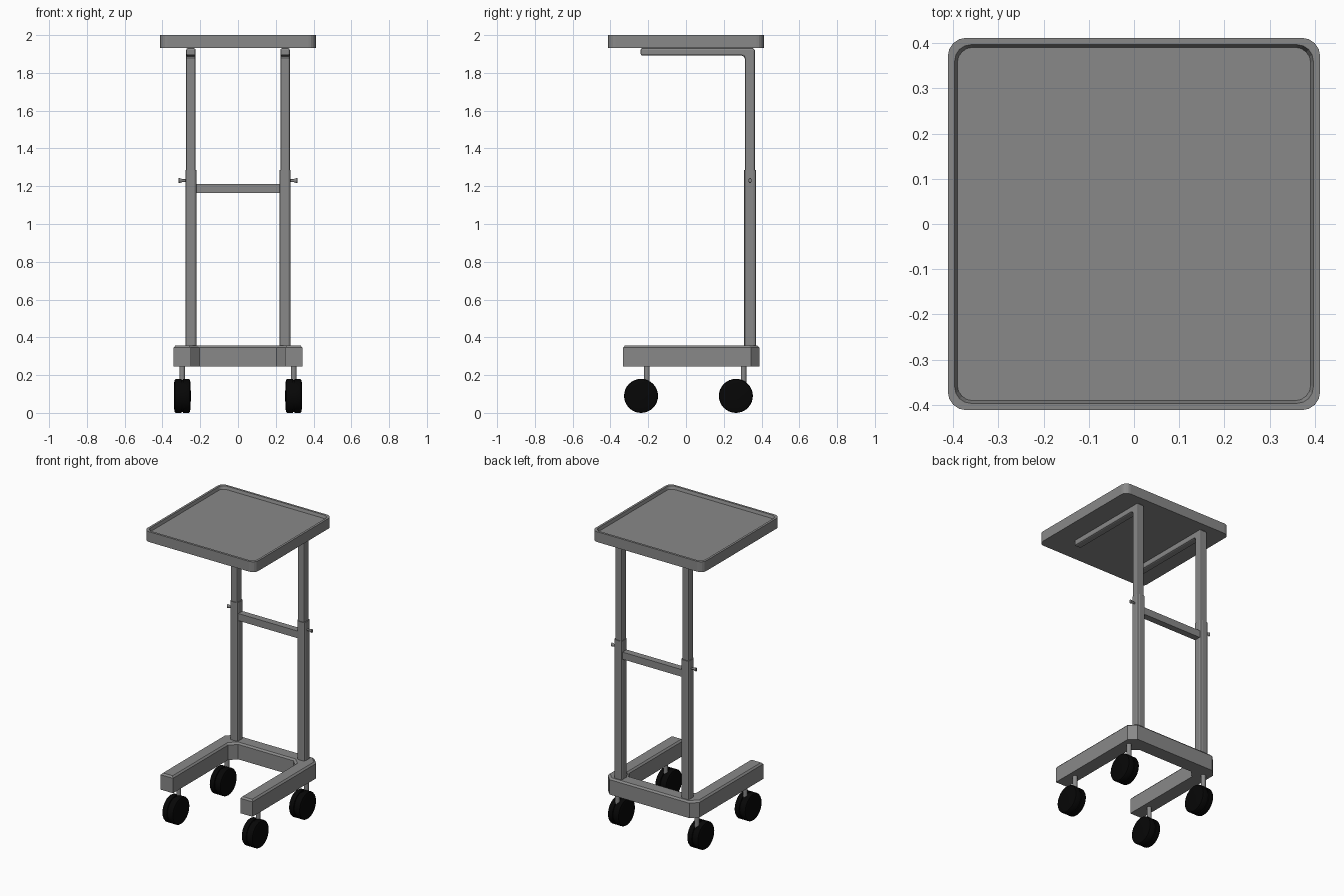
import bpy, bmesh, math
from mathutils import Vector

if "Cube" in bpy.data.objects:
    bpy.data.objects.remove(bpy.data.objects["Cube"])


def material(name, v):
    m = bpy.data.materials.new(name)
    m.diffuse_color = (v, v, v, 1)
    m.use_nodes = True
    m.node_tree.nodes["Principled BSDF"].inputs["Base Color"].default_value = m.diffuse_color
    return m


dark_grey = material("dark_grey_metal", 0.25)
black = material("black_rubber", 0.002)


def loft(name, rings, mat=dark_grey, bevel=0, smooth=False):
    """Skin a list of equal-length point rings and cap both ends."""
    bm = bmesh.new()
    vs = [[bm.verts.new(p) for p in r] for r in rings]
    n = len(rings[0])
    for a, b in zip(vs, vs[1:]):
        for i in range(n):
            j = (i + 1) % n
            bm.faces.new((a[i], a[j], b[j], b[i]))
    bm.faces.new(vs[0][::-1])
    bm.faces.new(vs[-1])
    bmesh.ops.recalc_face_normals(bm, faces=bm.faces)
    me = bpy.data.meshes.new(name)
    bm.to_mesh(me)
    bm.free()
    ob = bpy.data.objects.new(name, me)
    bpy.context.collection.objects.link(ob)
    me.materials.append(mat)
    if bevel:
        m = ob.modifiers.new("bevel", 'BEVEL')
        m.width, m.segments = bevel, 2
        m.limit_method, m.angle_limit = 'ANGLE', math.radians(50)
    if smooth:
        bpy.ops.object.select_all(action='DESELECT')
        ob.select_set(True)
        bpy.context.view_layer.objects.active = ob
        bpy.ops.object.shade_smooth_by_angle(angle=math.radians(35))
    return ob


def round_rect(hx, hy, r, z, seg=4, cx=0, cy=0):
    pts = []
    for k, (sx, sy) in enumerate([(1, 1), (-1, 1), (-1, -1), (1, -1)]):
        for i in range(seg + 1):
            a = math.pi / 2 * (k + i / seg)
            pts.append((cx + sx * (hx - r) + r * math.cos(a),
                        cy + sy * (hy - r) + r * math.sin(a), z))
    return pts


def lathe(name, axis, profile, centre, mat=dark_grey, n=32, flat=1):
    """Circular sections (offset, radius) along x or z; flat squashes them in one direction."""
    rings = []
    for d, r in profile:
        ring = []
        for i in range(n):
            a = 2 * math.pi * i / n
            u, v = flat * r * math.cos(a), r * math.sin(a)
            p = (d, u, v) if axis == 'x' else (u, v, d)
            ring.append(Vector(centre) + Vector(p))
        rings.append(ring)
    return loft(name, rings, mat, smooth=True)


# Tray with a raised rim
loft("tray", [round_rect(0.412, 0.412, 0.04, 1.931), round_rect(0.412, 0.412, 0.04, 2.0),
              round_rect(0.397, 0.397, 0.036, 2.0), round_rect(0.391, 0.391, 0.034, 1.98)])

# U-shaped base with chamfered corners and top edge
O, I, B, K, F, c = 0.341, 0.25, 0.388, 0.295, -0.333, 0.045


def base_ring(t, z):
    o, i, b, k, f = O - t, I + t, B - t, K + t, F + t
    half = [(i - c, k), (i, k - c), (i, f), (o, f), (o, b - c), (o - c, b)]
    return [(x, y, z) for x, y in half] + [(-x, y, z) for x, y in half[::-1]]


loft("base_frame", [base_ring(0, 0.246), base_ring(0, 0.346), base_ring(0.01, 0.357)])

PY = 0.339
for s, side in ((-1, "left"), (1, "right")):
    x = s * 0.249
    # Outer lower post
    loft(side + "_lower_post", [round_rect(0.03, 0.032, 0.014, z, 2, x, PY) for z in (0.35, 1.287)])
    # Sliding upper post bent into the tray support arm
    prof = [(0.365, 1.25), (0.365, 1.92), (0.355, 1.931), (-0.24, 1.931), (-0.24, 1.891),
            (0.295, 1.891), (0.307, 1.886), (0.312, 1.874), (0.312, 1.25)]
    loft(side + "_upper_post", [[(x + d, y, z) for y, z in prof] for d in (-0.025, 0.025)], bevel=0.009)
    # Flat locking knob
    lathe(side + "_knob", 'x', [(s * d, r) for d, r in
          ((0.02, 0.007), (0.046, 0.007), (0.05, 0.010), (0.064, 0.014), (0.066, 0.012))],
          (x, PY, 1.23), n=12, flat=0.6)
    # Casters
    for end, wy, sy in (("front", -0.238, -0.207), ("rear", 0.264, 0.305)):
        cx = s * 0.295
        half = [(-0.045, 0.02), (-0.0445, 0.05), (-0.042, 0.078), (-0.039, 0.087),
                (-0.034, 0.09), (-0.005, 0.09), (-0.003, 0.085)]
        lathe(f"{side}_{end}_wheel", 'x', half + [(-d, r) for d, r in half[::-1]],
              (cx, wy, 0.09), black)
        lathe(f"{side}_{end}_caster_stem", 'z', [(0.12, 0.015), (0.25, 0.015)], (cx, sy, 0), n=16)

# Cross bar between the posts
loft("cross_bar", [[(x, PY + y, 1.189 + z) for y, z in
     ((-0.022, -0.024), (0.022, -0.024), (0.022, 0.024), (-0.022, 0.024))] for x in (-0.225, 0.225)])
